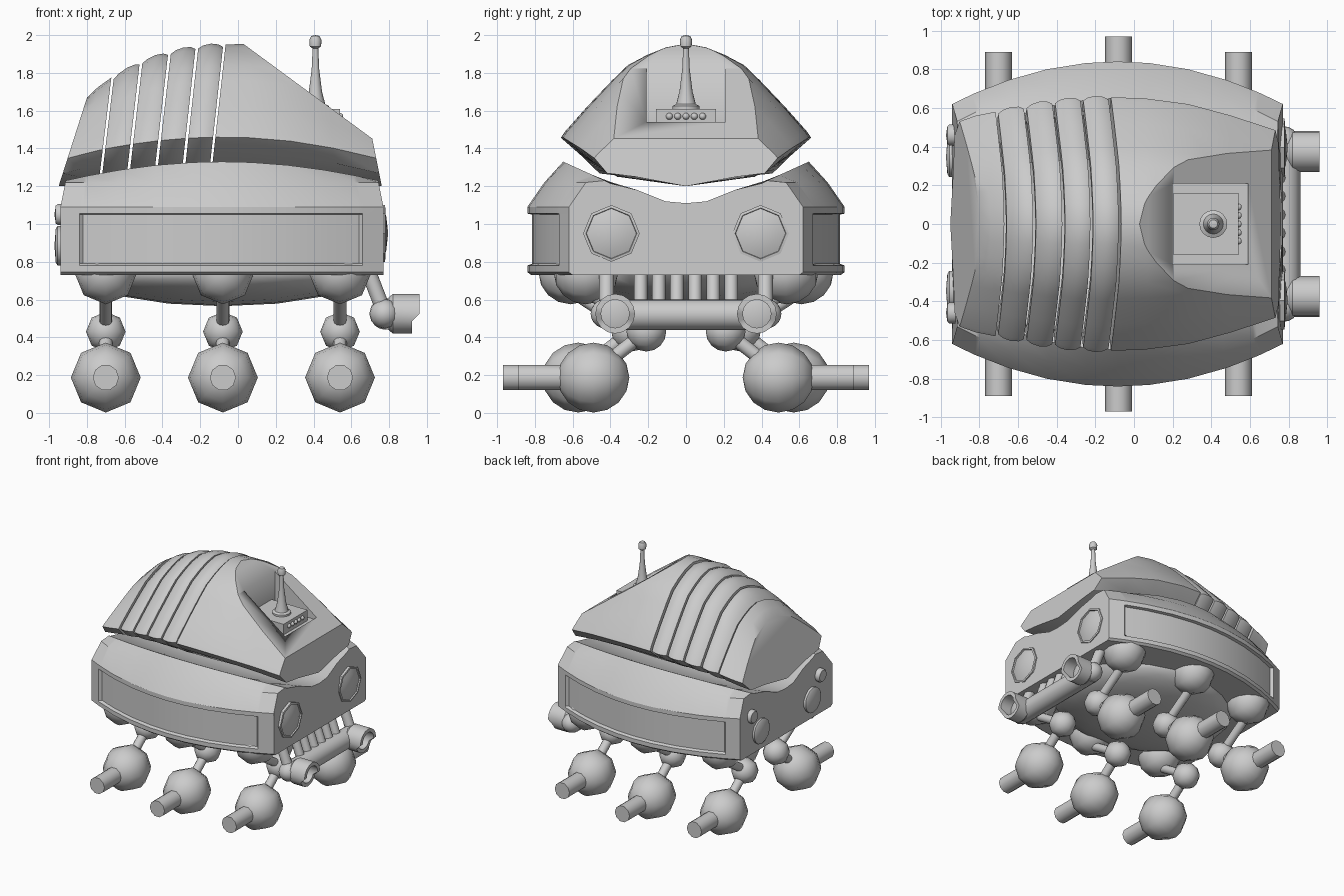
import bpy, bmesh
from math import pi, radians
from mathutils import Vector

if "Cube" in bpy.data.objects:
    bpy.data.objects.remove(bpy.data.objects["Cube"])


def finish(name, bm, angle=32):
    bmesh.ops.recalc_face_normals(bm, faces=bm.faces)
    me = bpy.data.meshes.new(name)
    bm.to_mesh(me)
    bm.free()
    ob = bpy.data.objects.new(name, me)
    bpy.context.collection.objects.link(ob)
    bpy.ops.object.select_all(action='DESELECT')
    ob.select_set(True)
    bpy.context.view_layer.objects.active = ob
    bpy.ops.object.shade_smooth_by_angle(angle=radians(angle))
    return ob


def loft(rings):
    bm = bmesh.new()
    vs = [[bm.verts.new(p) for p in r] for r in rings]
    n = len(vs[0])
    for a, b in zip(vs, vs[1:]):
        for i in range(n):
            j = (i + 1) % n
            bm.faces.new((a[i], a[j], b[j], b[i]))
    bm.faces.new(vs[0])
    bm.faces.new(vs[-1])
    bmesh.ops.recalc_face_normals(bm, faces=bm.faces)
    return bm


def lathe(name, origin, axis, prof, n=16, angle=35):
    """Turned part: prof holds (radius, distance along axis)."""
    bm = bmesh.new()
    rot = Vector((0, 0, 1)).rotation_difference(Vector(axis))
    vs = [bm.verts.new((r, 0, h)) for r, h in prof]
    es = [bm.edges.new(p) for p in zip(vs, vs[1:])]
    bmesh.ops.spin(bm, geom=vs + es, axis=(0, 0, 1), cent=(0, 0, 0),
                   angle=2 * pi, steps=n, use_duplicate=False)
    bmesh.ops.remove_doubles(bm, verts=bm.verts, dist=0.0005)
    for v in bm.verts:
        v.co = rot @ v.co + Vector(origin)
    return finish(name, bm, angle)


def rod(name, a, b, r, n=12):
    d = Vector(b) - Vector(a)
    return lathe(name, a, d, [(0, 0), (r, 0), (r, d.length), (0, d.length)], n, 50)


def ball(name, c, s, u=8, v=8, angle=60):
    bm = bmesh.new()
    bmesh.ops.create_uvsphere(bm, u_segments=u, v_segments=v, radius=1)
    for p in bm.verts:   # poles point along y
        x, y, z = p.co
        p.co = (c[0] + x * s[0], c[1] + z * s[1], c[2] + y * s[2])
    return finish(name, bm, angle)


def box(name, lo, hi):
    bm = bmesh.new()
    bmesh.ops.create_cube(bm, size=1)
    for p in bm.verts:
        p.co = [(l + h) / 2 + c * (h - l) for l, h, c in zip(lo, hi, p.co)]
    return finish(name, bm)


def mirrored(half):
    return half + [(-y, z) for y, z in reversed(half) if y > 1e-6]


# Lower body: bowed tub with a recessed side band and a dished top
def body_ring(x):
    t = (x + 0.085) / 0.855
    w, top = 0.84 - 0.22 * t * t, 1.33 - 0.10 * t * t
    d = 0.025 if -0.83 < x < 0.65 else 0
    r = w - 0.19
    half = [(w - 0.02, .73), (w, .745), (w, .78), (w - d, .79), (w - d, 1.05), (w, 1.055),
            (w, 1.09), (w - .09, 1.22), (r, top), (r - .03, top - .015),
            (r * .6, 1.18), (r * .25, 1.12), (0, 1.11)]
    return [(x - t * max(0, z - 1.09) * 0.2, y, z) for y, z in mirrored(half)]


xs = [-.94, -.84, -.82, -.65, -.45, -.25, -.085, .08, .28, .48, .64, .66, .77]
finish("lower_body", loft([body_ring(x) for x in xs]))
ball("belly", (-.08, 0, .74), (.75, .6, .175), 16, 12)


# Upper shell: cross-section arches, leaning with height
def arch(xb, tilt, top, w, grow=0.0):
    zw = 1.46 - 0.11 * ((xb + .09) / .84) ** 2
    h, w = top + grow - zw, w + grow
    half = [(.55 * w, 1.25), (.86 * w, zw - .08), (w, zw)]
    half += [(a * w, zw + b * h) for a, b in
             [(.97, .06), (.79, .33), (.59, .61), (.465, .77), (.31, .88), (.16, .96), (0, 1)]]
    return half, xb, tilt


def solid_ring(*a):
    half, xb, tilt = arch(*a)
    return [(xb + tilt * (z - 1.23), y, z) for y, z in mirrored(half) + [(0, 1.2)]]


def slat_ring(*a):
    half, xb, tilt = arch(*a)
    inner = [(y * .92, z - .03 if i > 2 else z + .01) for i, (y, z) in enumerate(half)]
    pts = mirrored(half) + mirrored(inner)[::-1]
    return [(xb + tilt * (z - 1.23), y, z) for y, z in pts]


edges = [(-.73, .12, 1.775, .58), (-.585, .115, 1.86, .61), (-.44, .115, 1.91, .635),
         (-.295, .11, 1.94, .65), (-.15, .11, 1.95, .655)]
finish("rear_shell", loft([solid_ring(-.94, .32, 1.67, .53),
                           solid_ring(-.85, .22, 1.725, .56),
                           solid_ring(-.736, .12, 1.775, .58)]))
for i, (a, b) in enumerate(zip(edges, edges[1:])):
    rings = []
    for f, g in [(.05, -.012), (.22, .003), (.5, .01), (.78, .003), (.95, -.012)]:
        rings.append(slat_ring(*[p + (q - p) * f for p, q in zip(a, b)], g))
    finish(f"shell_slat_{i + 1}", loft(rings))

# Front shell: flat sloping cut with a pocket
bm = loft([solid_ring(-.145, .11, 1.95, .655), solid_ring(.04, .05, 1.955, .65),
           solid_ring(.28, 0, 1.925, .62), solid_ring(.52, -.1, 1.82, .56),
           solid_ring(.755, -.2, 1.66, .485)])
cut = bmesh.ops.bisect_plane(bm, geom=bm.verts[:] + bm.edges[:] + bm.faces[:],
                             plane_co=(.04, 0, 1.945), plane_no=(.485, 0, .66), clear_outer=True)
bmesh.ops.holes_fill(bm, edges=[e for e in bm.edges if e.is_boundary], sides=0)
front = finish("front_shell", bm, 25)
cutter = box("pocket_cutter", (.2, -.21, 1.52), (.59, .21, 2.1))
cutter.hide_render = True
mod = front.modifiers.new("pocket", 'BOOLEAN')
mod.object, mod.operation, mod.solver = cutter, 'DIFFERENCE', 'EXACT'
bpy.context.view_layer.objects.active = front
bpy.ops.object.modifier_apply(modifier="pocket")
bpy.data.objects.remove(cutter)

# Antenna and its control box
box("antenna_box", (.205, -.16, 1.515), (.54, .16, 1.61))
for i in range(5):
    ball(f"box_button_{i + 1}", (.54, (i - 2) * .044, 1.57), (.018, .018, .018), 10, 8)
lathe("antenna", (.41, 0, 0), (0, 0, 1),
      [(0, 1.6), (.072, 1.6), (.072, 1.625), (.052, 1.635), (.035, 1.7), (.02, 1.82), (.015, 1.93),
       (.03, 1.94), (.032, 1.975), (.022, 1.995), (0, 2.0)])

# Front grille and bumper tube
for i in range(6):
    y = (i - 2.5) * .096
    rod(f"grille_bar_{i + 1}", (.69, y, .75), (.77, y, .53), .036)
rod("bumper_tube", (.78, -.42, .52), (.78, .42, .52), .08, 16)

for s, side in ((1, "left"), (-1, "right")):
    # Headlights: faceted rim with a shallow lens
    lathe(f"headlight_{side}", (.755, s * .395, .95), (1, 0, 0),
          [(0, 0), (.15, 0), (.15, .022), (.135, .025), (.132, .015), (.09, .03), (0, .04)], 8, 30)
    # Rear lamps
    for n, y, z, r in (("large", .345, .885, .105), ("small", .46, 1.05, .055)):
        lathe(f"rear_lamp_{n}_{side}", (-.92, s * y, z), (-1, 0, 0),
              [(0, 0), (r, 0), (r, .035), (r * .85, .045), (0, .052)], 14, 40)
    # Bumper lamps: arm, elbow and a cup with a longer upper half
    rod(f"bumper_arm_{side}", (.69, s * .42, .75), (.775, s * .42, .53), .04)
    ball(f"bumper_elbow_{side}", (.775, s * .42, .525), (.08, .085, .08), 12, 10)
    cup = lathe(f"lamp_cup_{side}", (.79, s * .375, .525), (1, 0, 0),
                [(0, 0), (.08, 0), (.105, .03), (.105, .17), (.075, .17), (.075, .07), (0, .09)], 16)
    for v in cup.data.vertices:
        if v.co.x > .95 and v.co.z < .52:
            v.co.x = .92

    # Legs: socket, strut, knee, ankle, ball foot and axle
    for k, (x, o) in enumerate(((-.7, 0), (-.08, .08), (.54, 0))):
        tag = f"{side}_{k + 1}"
        P = lambda y, z: (x, s * (y + o), z)
        ball(f"leg_socket_{tag}", P(.53, .74), (.165, .17, .165))
        rod(f"leg_strut_{tag}", P(.52, .64), P(.21, .44), .034)
        ball(f"leg_knee_{tag}", P(.21, .43), (.105, .105, .105))
        rod(f"leg_ankle_{tag}", P(.21, .43), P(.48, .22), .036)
        ball(f"leg_foot_{tag}", P(.49, .187), (.185, .19, .185))
        rod(f"leg_axle_{tag}", P(.49, .187), P(.89, .187), .069, 10)
